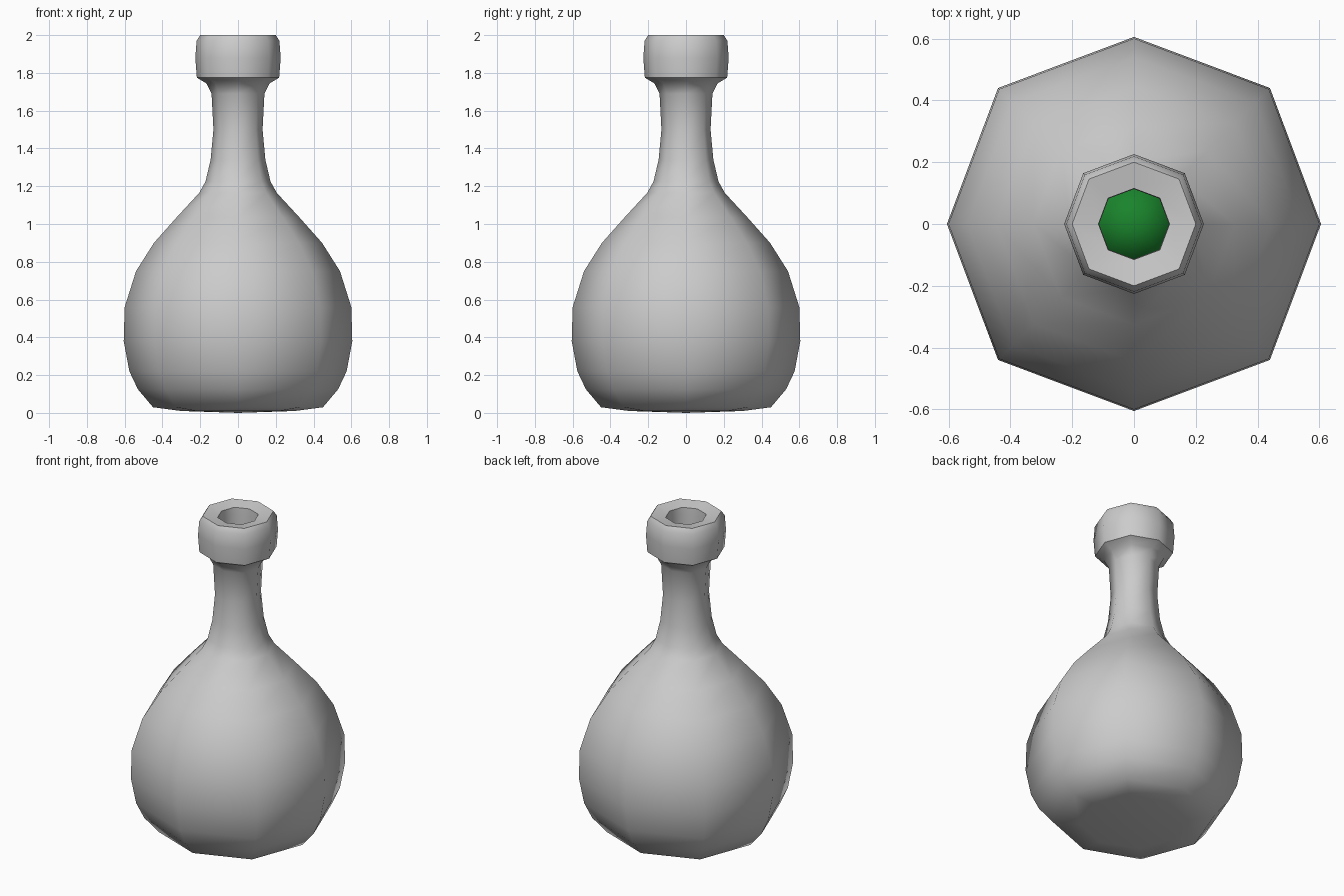
import bpy, bmesh, math

if "Cube" in bpy.data.objects:
    bpy.data.objects.remove(bpy.data.objects["Cube"])


def lathe(name, profile):
    """Eight-sided turned shape from (radius, z) points; radius 0 makes a pole."""
    bm = bmesh.new()
    rings = []
    for r, z in profile:
        if r == 0:
            rings.append([bm.verts.new((0, 0, z))])
            continue
        ring = []
        for i in range(8):
            a = math.pi / 4 * i
            k = r * (1.028 if i % 2 else 1.0)  # diagonals slightly fuller
            ring.append(bm.verts.new((k * math.cos(a), k * math.sin(a), z)))
        rings.append(ring)
    for a, b in zip(rings, rings[1:]):
        for i in range(8):
            j = (i + 1) % 8
            if len(a) == 1:
                bm.faces.new((a[0], b[j], b[i]))
            elif len(b) == 1:
                bm.faces.new((a[i], a[j], b[0]))
            else:
                bm.faces.new((a[i], a[j], b[j], b[i]))
    bmesh.ops.recalc_face_normals(bm, faces=bm.faces)
    mesh = bpy.data.meshes.new(name)
    bm.to_mesh(mesh)
    bm.free()
    obj = bpy.data.objects.new(name, mesh)
    bpy.context.collection.objects.link(obj)
    return obj


def smooth(obj, angle):
    bpy.ops.object.select_all(action='DESELECT')
    obj.select_set(True)
    bpy.context.view_layer.objects.active = obj
    bpy.ops.object.shade_smooth_by_angle(angle=math.radians(angle))


# Round belly and slim neck
body = [(0.45, 0.03), (0.53, 0.125), (0.575, 0.22), (0.605, 0.38),
        (0.60, 0.56), (0.54, 0.75), (0.445, 0.90), (0.325, 1.035),
        (0.205, 1.165), (0.172, 1.225), (0.145, 1.34), (0.13, 1.50)]
# Thick lip with a shallow inward slope
lip = [(0.14, 1.69), (0.168, 1.745), (0.218, 1.775), (0.226, 1.88),
       (0.219, 1.97), (0.20, 2.0), (0.115, 1.985), (0.113, 1.94), (0.113, 1.70)]
# Inner wall, following the body back down
inner = [(r - 0.017, z + 0.01) for r, z in reversed(body)]

bottle = lathe("bottle", [(0, 0), (0.3, 0.01)] + body + lip + inner + [(0, 0.035)])
smooth(bottle, 52)

# Green liquid filling the belly and lower neck
liquid = lathe("liquid", [(0, 0.03)] + [(r - 0.014, z + 0.008) for r, z in body] + [(0, 1.53)])
smooth(liquid, 180)
green = bpy.data.materials.new("green_liquid")
green.diffuse_color = (0.01, 0.23, 0.025, 1)
green.use_nodes = True
green.node_tree.nodes["Principled BSDF"].inputs["Base Color"].default_value = green.diffuse_color
liquid.data.materials.append(green)
